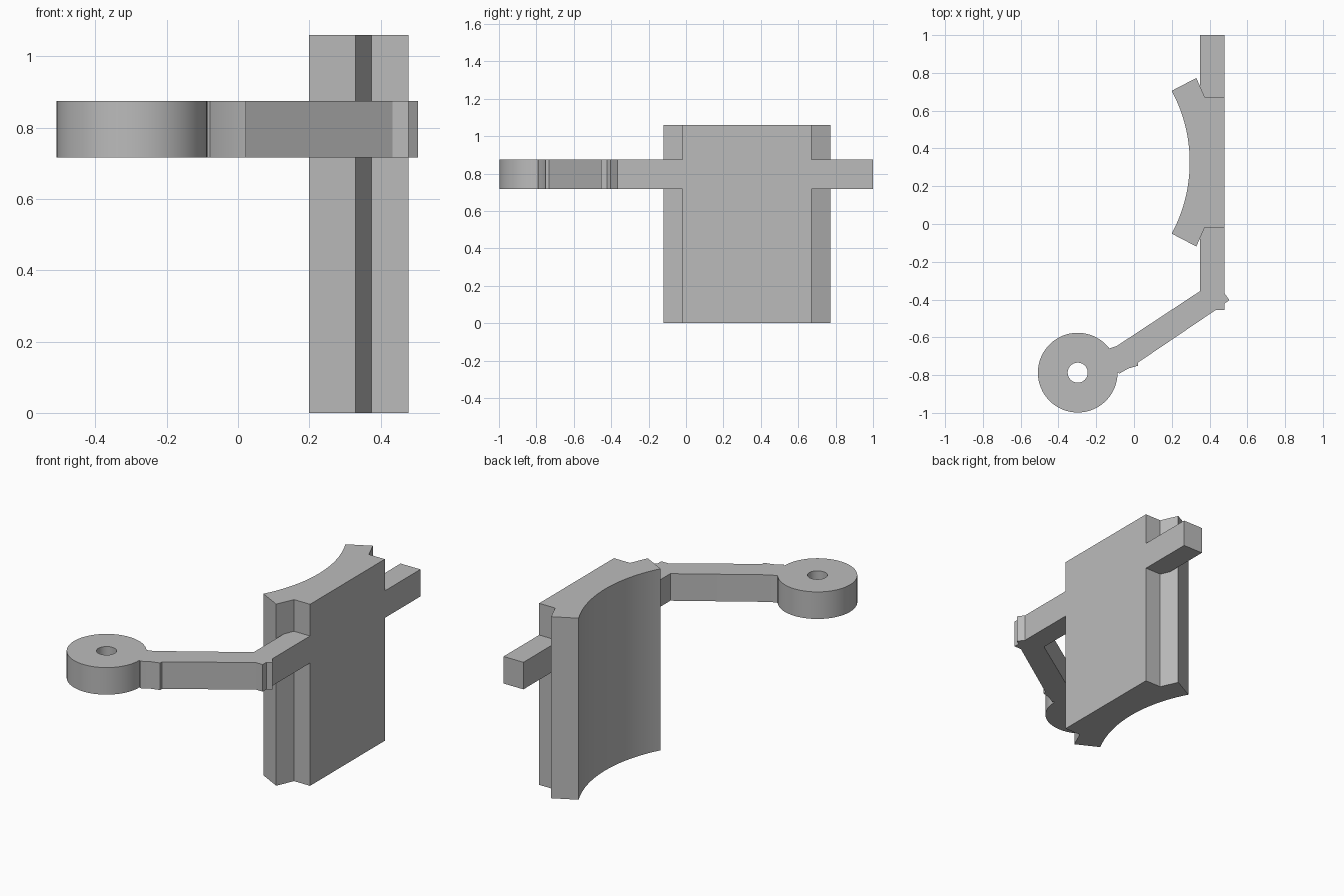
import bpy, bmesh, math

cube = bpy.data.objects.get("Cube")
if cube:
    bpy.data.objects.remove(cube, do_unlink=True)

grey = bpy.data.materials.new("plain_grey")
grey.use_nodes = True
colour = (0.5, 0.5, 0.5, 1)
grey.diffuse_color = colour
grey.node_tree.nodes["Principled BSDF"].inputs["Base Color"].default_value = colour

HEIGHT = 1.06
ARM_LOW, ARM_HIGH = 0.717, 0.875
OUTER_X = 0.478


def finish(name, bm):
    bmesh.ops.recalc_face_normals(bm, faces=bm.faces)
    mesh = bpy.data.meshes.new(name)
    bm.to_mesh(mesh)
    bm.free()
    mesh.materials.append(grey)
    obj = bpy.data.objects.new(name, mesh)
    bpy.context.collection.objects.link(obj)
    bpy.ops.object.select_all(action="DESELECT")
    obj.select_set(True)
    bpy.context.view_layer.objects.active = obj
    bpy.ops.object.shade_smooth_by_angle(angle=math.radians(15))
    return obj


def extrude_up(bm, faces, height):
    new = bmesh.ops.extrude_face_region(bm, geom=faces)["geom"]
    verts = [v for v in new if isinstance(v, bmesh.types.BMVert)]
    bmesh.ops.translate(bm, verts=verts, vec=(0, 0, height))


def prism(name, outline, low, high):
    bm = bmesh.new()
    face = bm.faces.new([bm.verts.new((x, y, low)) for x, y in outline])
    extrude_up(bm, [face], high - low)
    return finish(name, bm)


def ring(name, centre, outer, inner, low, high, sides=64):
    bm = bmesh.new()
    loops = []
    for radius in (outer, inner):
        loops.append([bm.verts.new((centre[0] + radius * math.cos(math.tau * i / sides),
                                    centre[1] + radius * math.sin(math.tau * i / sides), low))
                      for i in range(sides)])
    a, b = loops
    faces = [bm.faces.new((a[i], a[(i + 1) % sides], b[(i + 1) % sides], b[i]))
             for i in range(sides)]
    extrude_up(bm, faces, high - low)
    return finish(name, bm)


# Curved plate: flat outer side, flared wings, hollow inner side
MID_Y, RADIUS, HALF = 0.327, 0.797, 0.378
arc_x = 0.295 - RADIUS
sweep = math.asin(HALF / RADIUS)
hollow = []
for i in range(33):
    angle = sweep * (1 - i / 16)
    hollow.append((arc_x + RADIUS * math.cos(angle), MID_Y + RADIUS * math.sin(angle)))
half_side = [(OUTER_X, 0.345), (0.375, 0.345), (0.33, 0.446)]
back = [(x, MID_Y + y) for x, y in half_side]
front = [(x, MID_Y - y) for x, y in reversed(half_side)]
prism("curved_plate", back + hollow + front, 0, HEIGHT)

# Straight bar sticking out behind the plate
prism("rear_bar", [(0.35, 0.672), (OUTER_X, 0.672), (OUTER_X, 1), (0.35, 1)],
      ARM_LOW, ARM_HIGH)

# Bent arm running from the plate to the ring
prism("bent_arm", [
    (0.35, -0.018), (OUTER_X, -0.018), (OUTER_X, -0.365), (0.505, -0.403),
    (OUTER_X, -0.422), (OUTER_X, -0.455), (0.433, -0.455), (0.022, -0.733),
    (0.022, -0.75), (-0.03, -0.765), (-0.078, -0.792), (-0.085, -0.785),
    (-0.092, -0.785), (-0.102, -0.72), (-0.132, -0.66), (-0.09, -0.645),
    (0.35, -0.355)], ARM_LOW, ARM_HIGH)

# Pivot ring with a round hole
ring("pivot_ring", (-0.298, -0.787), 0.211, 0.053, ARM_LOW, ARM_HIGH)
